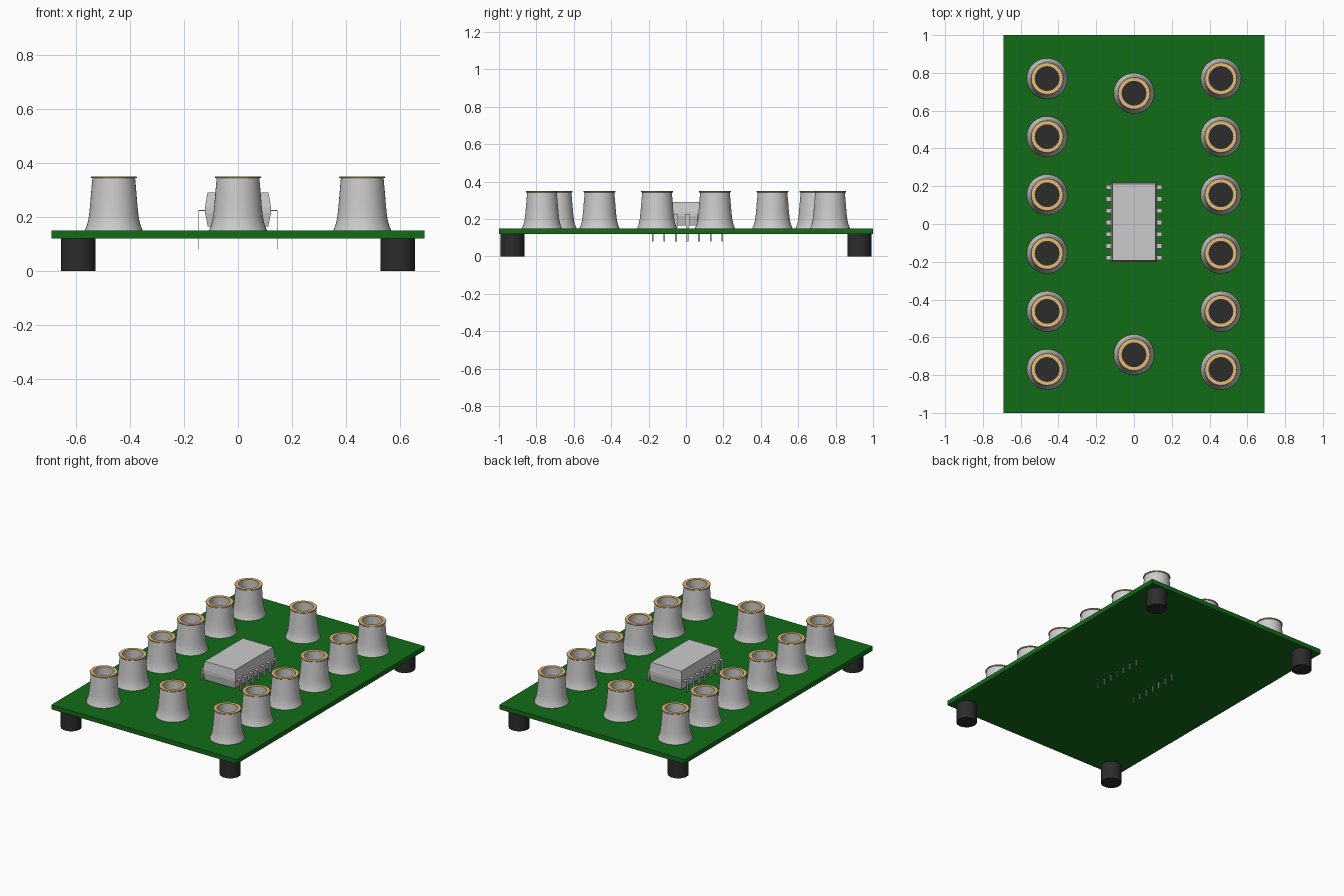
import bpy, bmesh
from math import cos, sin, pi

if "Cube" in bpy.data.objects:
    bpy.data.objects.remove(bpy.data.objects["Cube"])


def material(name, rgb):
    m = bpy.data.materials.new(name)
    m.diffuse_color = (*rgb, 1)
    m.use_nodes = True
    m.node_tree.nodes["Principled BSDF"].inputs["Base Color"].default_value = m.diffuse_color
    return m


GREEN = material("board_green", (0.006, 0.15, 0.009))
GOLD = material("rim_gold", (0.78, 0.5, 0.19))
BLACK = material("rubber_black", (0.025, 0.025, 0.025))


def add(name, mesh, loc=(0, 0, 0)):
    ob = bpy.data.objects.new(name, mesh)
    ob.location = loc
    bpy.context.collection.objects.link(ob)
    return ob


def make_mesh(name, verts, faces, mat=None, smooth=False):
    me = bpy.data.meshes.new(name)
    me.from_pydata(verts, [], faces)
    bm = bmesh.new()
    bm.from_mesh(me)
    bmesh.ops.remove_doubles(bm, verts=bm.verts, dist=1e-5)
    bmesh.ops.recalc_face_normals(bm, faces=bm.faces)
    bm.to_mesh(me)
    bm.free()
    if mat:
        me.materials.append(mat)
    if smooth:
        me.shade_smooth()
        me.set_sharp_from_angle(angle=0.6)
    return me


def lathe(name, profile, mat=None, closed=False, n=40):
    """Spin (radius, z) points round the z axis."""
    k = len(profile)
    verts = [(r * cos(2 * pi * i / n), r * sin(2 * pi * i / n), z)
             for i in range(n) for r, z in profile]
    faces = [(i * k + j, (i + 1) % n * k + j,
              (i + 1) % n * k + (j + 1) % k, i * k + (j + 1) % k)
             for i in range(n) for j in range(k if closed else k - 1)]
    return make_mesh(name, verts, faces, mat, True)


def loft(name, sections, mat=None):
    """Stack rectangles given as (half x, half y, z)."""
    verts = [(sx * x, sy * y, z) for x, y, z in sections
             for sx, sy in ((-1, -1), (1, -1), (1, 1), (-1, 1))]
    top = 4 * (len(sections) - 1)
    faces = [(3, 2, 1, 0), tuple(range(top, top + 4))]
    faces += [(4 * s + j, 4 * s + (j + 1) % 4, 4 * s + 4 + (j + 1) % 4, 4 * s + 4 + j)
              for s in range(len(sections) - 1) for j in range(4)]
    return make_mesh(name, verts, faces, mat)


# Circuit board
add("circuit_board", loft("circuit_board", [(0.69, 1, 0.12), (0.69, 1, 0.15)], GREEN))

# Rubber feet at the corners
foot = lathe("foot", [(0, 0), (0.064, 0), (0.064, 0.12), (0, 0.12)], BLACK)
for x in (-0.592, 0.592):
    for y in (-0.928, 0.928):
        add("foot", foot, (x, y, 0))

# Flared terminals: grey sleeve, gold rim, dark socket floor
sleeve = lathe("terminal_sleeve", [
    (0.064, 0.15), (0.107, 0.15), (0.099, 0.17), (0.094, 0.19), (0.091, 0.21),
    (0.087, 0.25), (0.083, 0.30), (0.079, 0.344), (0.064, 0.344)], closed=True)
rim = lathe("terminal_rim", [
    (0.063, 0.343), (0.084, 0.343), (0.086, 0.346), (0.084, 0.35), (0.063, 0.35)],
    GOLD, closed=True)
floor = lathe("terminal_socket_floor", [(0, 0.15), (0.065, 0.15), (0.065, 0.16), (0, 0.16)], BLACK)
spots = [(x, y) for x in (-0.46, 0.46) for y in (-0.77, -0.4625, -0.155, 0.155, 0.4625, 0.77)]
for x, y in spots + [(0, 0.692), (0, -0.692)]:
    for part in (sleeve, rim, floor):
        add(part.name, part, (x, y, 0))

# Chip body, widest at the lead line
add("chip_body", loft("chip_body", [
    (0.112, 0.202, 0.165), (0.122, 0.21, 0.215), (0.122, 0.21, 0.235),
    (0.113, 0.203, 0.29)]), (0, 0.01, 0))


# Bent chip leads: wide shoulder, narrow pin through the board
def lead_mesh(s):
    t, w, p = 0.003, 0.0125, 0.005
    path = [(0.115, 0.225, w), (0.147, 0.225, w), (0.147, 0.165, w),
            (0.147, 0.155, p), (0.147, 0.08, p)]
    inner = [(0.115, 0.222), (0.144, 0.222), (0.144, 0.165), (0.144, 0.155), (0.144, 0.08)]
    verts = []
    for (x, z, h), (xi, zi) in zip(path, inner):
        verts += [(s * x, -h, z), (s * x, h, z), (s * xi, h, zi), (s * xi, -h, zi)]
    faces = [(3, 2, 1, 0), (16, 17, 18, 19)]
    faces += [(4 * k + j, 4 * k + (j + 1) % 4, 4 * k + 4 + (j + 1) % 4, 4 * k + 4 + j)
              for k in range(4) for j in range(4)]
    return make_mesh("chip_lead", verts, faces)


for s in (-1, 1):
    lead = lead_mesh(s)
    for i in range(7):
        add("chip_lead", lead, (0, 0.008 + (i - 3) * 0.062, 0))
